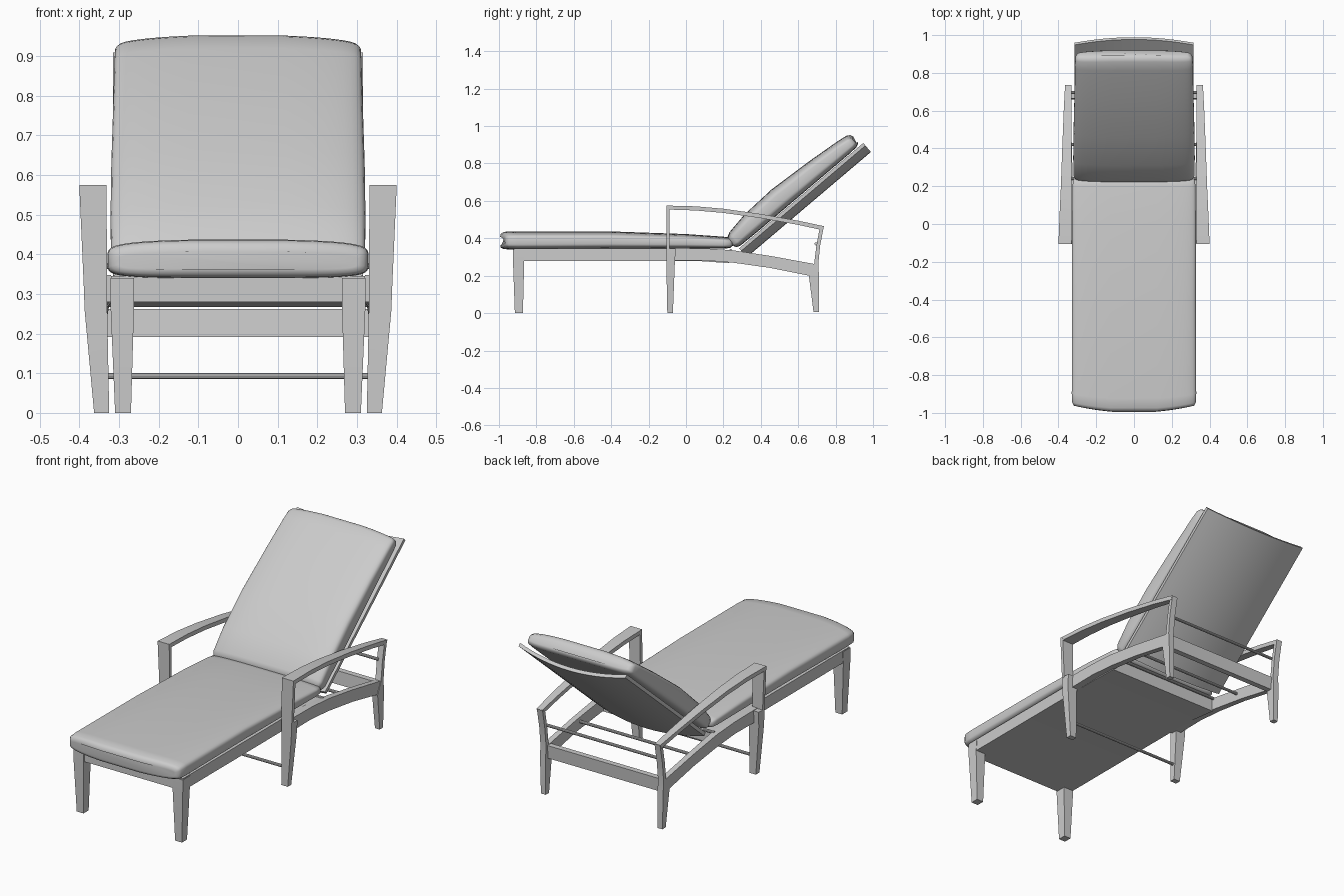
import bpy, bmesh, math
from mathutils import Vector

cube = bpy.data.objects.get("Cube")
if cube:
    bpy.data.objects.remove(cube, do_unlink=True)

grey = bpy.data.materials.new("plain grey")
grey.use_nodes = True
grey.diffuse_color = (0.6, 0.6, 0.6, 1)
grey.node_tree.nodes["Principled BSDF"].inputs["Base Color"].default_value = (0.6, 0.6, 0.6, 1)


def loft(name, sections, angle=30):
    """Skin a row of matching closed sections and cap both ends."""
    bm = bmesh.new()
    rings = [[bm.verts.new(p) for p in sec] for sec in sections]
    n = len(rings[0])
    for a, b in zip(rings, rings[1:]):
        for i in range(n):
            j = (i + 1) % n
            bm.faces.new((a[i], a[j], b[j], b[i]))
    bm.faces.new(rings[0])
    bm.faces.new(rings[-1])
    bmesh.ops.recalc_face_normals(bm, faces=bm.faces[:])
    mesh = bpy.data.meshes.new(name)
    bm.to_mesh(mesh)
    bm.free()
    mesh.materials.append(grey)
    ob = bpy.data.objects.new(name, mesh)
    bpy.context.collection.objects.link(ob)
    bpy.ops.object.select_all(action='DESELECT')
    ob.select_set(True)
    bpy.context.view_layer.objects.active = ob
    bpy.ops.object.shade_smooth_by_angle(angle=math.radians(angle))
    return ob


def bar(name, stations, sides=(1,)):
    """Four-sided bar; a station is x0, x1 and two (y, z) edges."""
    for s in sides:
        label = name if len(sides) == 1 else ("left_" if s > 0 else "right_") + name
        loft(label, [[(s * x0, *a), (s * x1, *a), (s * x1, *b), (s * x0, *b)]
                     for x0, x1, a, b in stations])


def rod(name, y, z, half, r=0.008):
    ring = [(y + r * math.cos(i * math.tau / 10), z + r * math.sin(i * math.tau / 10))
            for i in range(10)]
    loft(name, [[(x, *p) for p in ring] for x in (-half, half)])


def cushion(name, stations, bulge, place):
    """Soft pad; a station is length position, half width, bottom, top, bulge share."""
    def power(v):
        return math.copysign(abs(v) ** 0.38, v)
    sections = []
    for s, w, lo, hi, share in stations:
        sec = []
        for i in range(40):
            t = (i + 0.5) * math.tau / 40
            x, h = power(math.cos(t)), power(math.sin(t))
            crown = 0.008 * (1 - x * x) if h > 0 else 0
            sec.append(place(w * x, s + bulge * share * (1 - x * x),
                             (lo + hi) / 2 + h * (hi - lo) / 2 + crown))
        sections.append(sec)
    loft(name, sections, 65)


BOTH = (1, -1)

# Seat base, following the side rails
bar("seat_base", [(-.32, .32, (-.92, .345), (-.92, .28)),
                  (-.32, .32, (.05, .345), (.05, .28)),
                  (-.33, .33, (.23, .337), (.23, .267))])

# Foot legs
bar("foot_leg", [(.262, .322, (-.925, .34), (-.86, .34)),
                 (.262, .322, (-.925, .28), (-.865, .28)),
                 (.27, .31, (-.915, 0), (-.872, 0))], BOTH)

# Arm frames: front leg, post, arm, rear leg and side rail
bar("middle_leg", [(.33, .39, (-.105, .345), (-.055, .345)),
                   (.33, .387, (-.105, .26), (-.06, .26)),
                   (.325, .363, (-.1, 0), (-.07, 0))], BOTH)
bar("arm_post", [(.332, .4, (-.105, .565), (-.087, .565)),
                 (.33, .39, (-.105, .34), (-.087, .34))], BOTH)
bar("arm_rest", [(.332, .4, (-.105, .575), (-.105, .554)),
                 (.332, .394, (.05, .571), (.05, .549)),
                 (.332, .387, (.2, .558), (.2, .536)),
                 (.332, .38, (.4, .53), (.4, .508)),
                 (.332, .372, (.6, .494), (.6, .472)),
                 (.332, .365, (.737, .465), (.728, .444))], BOTH)
bar("rear_leg", [(.33, .363, (.715, .455), (.737, .463)),
                 (.33, .363, (.697, .36), (.717, .36)),
                 (.33, .363, (.685, .26), (.707, .26)),
                 (.33, .363, (.657, .2), (.711, .2)),
                 (.33, .358, (.682, .005), (.71, .005))], BOTH)
bar("side_rail", [(.32, .36, (-.09, .348), (-.09, .28)),
                  (.32, .36, (.1, .346), (.1, .282)),
                  (.325, .36, (.25, .336), (.25, .27)),
                  (.33, .36, (.45, .306), (.45, .242)),
                  (.33, .36, (.69, .262), (.69, .194))], BOTH)

# Cross members
bar("rear_crossbar", [(-.335, .335, (.665, .262), (.66, .192)),
                      (-.335, .335, (.695, .262), (.69, .192))])
rod("stretcher_rod", -.082, .093, .34)
rod("rear_rod", .695, .37, .34)
rod("support_rod", .42, .285, .335)
rod("pivot_rod", .24, .335, .335)

# Seat cushion
cushion("seat_cushion", [(-.966, .30, .362, .40, 1), (-.962, .318, .35, .418, 1),
                         (-.945, .328, .342, .428, 1), (-.9, .33, .34, .43, .8),
                         (-.4, .328, .343, .43, 0), (0, .328, .345, .416, 0),
                         (.2, .326, .345, .402, 0), (.235, .322, .348, .398, 0),
                         (.25, .30, .36, .385, 0)], -.033,
        lambda x, s, h: Vector((x, s, h)))

# Reclined backrest, measured along its slope and off its face
along = Vector((0, .763, .647))
off = Vector((0, -.647, .763))
hinge = Vector((0, .27, .34))


def recline(x, s, h):
    return hinge + along * s + off * h + Vector((x, 0, 0))


cushion("back_cushion", [(0, .295, .025, .06, 0), (.008, .312, .01, .076, 0),
                         (.03, .32, .002, .088, 0), (.15, .322, 0, .108, 0),
                         (.35, .32, 0, .117, 0), (.6, .315, 0, .102, 0),
                         (.78, .312, 0, .085, .6), (.83, .31, .002, .077, 1),
                         (.848, .302, .01, .066, 1), (.854, .285, .02, .05, 1)], .014,
        recline)


def back_arc(s):
    xs = [.315 * (i / 8 - 1) for i in range(17)]
    sag = [(x, -.045 * (1 - (x / .315) ** 2)) for x in xs]
    return ([recline(x, s, d - .004) for x, d in sag]
            + [recline(x, s, d - .022) for x, d in reversed(sag)])


loft("back_panel", [back_arc(s) for s in (.015, .885)])
